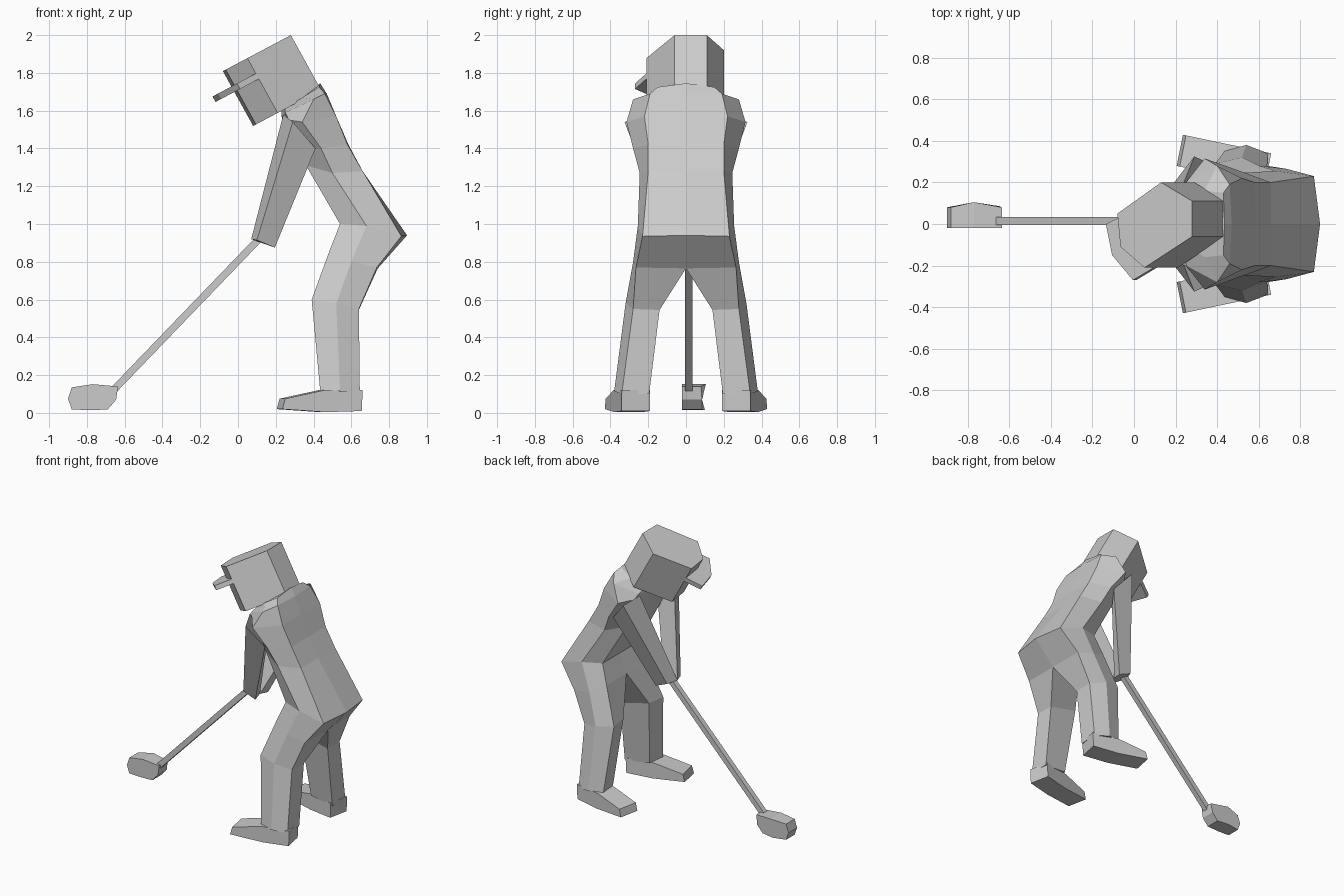
import bpy, bmesh
from mathutils import Matrix, Vector


def loft(name, rings, mirror=False):
    """Skin a list of equal-length rings, cap both ends, optionally mirror across y."""
    bm = bmesh.new()
    vs = [[bm.verts.new(p) for p in r] for r in rings]
    n = len(rings[0])
    for a, b in zip(vs, vs[1:]):
        for i in range(n):
            q = (a[i], a[(i + 1) % n], b[(i + 1) % n], b[i])
            if mirror and all(abs(v.co.y) < 1e-5 for v in q):
                continue  # no wall on the symmetry plane
            bm.faces.new(q)
    bm.faces.new(vs[0])
    bm.faces.new(vs[-1])
    if mirror:
        bmesh.ops.mirror(bm, geom=bm.verts[:] + bm.edges[:] + bm.faces[:],
                         matrix=Matrix.Identity(4), merge_dist=1e-4, axis='Y')
        bmesh.ops.remove_doubles(bm, verts=bm.verts[:], dist=1e-4)
    bmesh.ops.recalc_face_normals(bm, faces=bm.faces[:])
    me = bpy.data.meshes.new(name)
    bm.to_mesh(me)
    bm.free()
    ob = bpy.data.objects.new(name, me)
    bpy.context.collection.objects.link(ob)
    return ob


# Torso and legs: half rings (front inner, front outer, side, back outer, back inner)
body = [
    [(.23, 0, 1.60), (.25, .10, 1.61), (.34, .16, 1.67), (.43, .15, 1.725), (.435, 0, 1.745)],
    [(.23, 0, 1.57), (.25, .20, 1.59), (.40, .28, 1.66), (.46, .19, 1.69), (.47, 0, 1.69)],
    [(.25, 0, 1.52), (.27, .22, 1.55), (.34, .315, 1.54), (.52, .22, 1.57), (.52, 0, 1.57)],
    [(.32, 0, 1.39), (.33, .20, 1.39), (.44, .28, 1.40), (.58, .20, 1.42), (.585, 0, 1.42)],
    [(.36, 0, 1.31), (.36, .18, 1.31), (.50, .245, 1.27), (.66, .20, 1.28), (.66, 0, 1.28)],
    [(.54, 0, 1.00), (.54, .21, 1.00), (.68, .255, .99), (.865, .23, .935), (.895, 0, .94)],
    [(.49, 0, .86), (.485, .24, .86), (.60, .28, .80), (.735, .265, .77), (.74, 0, .765)],
    [(.41, .15, .60), (.39, .29, .60), (.52, .32, .58), (.64, .28, .55), (.64, .14, .545)],
    [(.45, .215, .12), (.435, .35, .12), (.54, .38, .115), (.645, .34, .10), (.64, .195, .10)],
]
loft("body", body, mirror=True)

# Feet: side profile swept across, toes turned out
profile = [(.645, .12), (.44, .12), (.235, .075), (.22, .02), (.45, .004), (.64, .01)]


def foot_side(offset):
    return [(x + offset * .2, .265 + (.645 - x) * .21 + offset, z) for x, z in profile]


loft("feet", [foot_side(-.075), foot_side(.075)], mirror=True)

# Arms: shoulder section to joined hands
arm = [
    [(.24, .20, 1.58), (.29, .325, 1.54), (.41, .27, 1.40), (.36, .19, 1.31)],
    [(.07, 0, .92), (.10, .08, .915), (.195, .075, .875), (.18, 0, .885)],
]
loft("arms", arm, mirror=True)


# Head and cap brim: tilted prisms, t slides down the head axis from the crown
def tilt(points, t):
    return [(x + .16 * t, y, 2.0 + (x - .28) * .53 - .29 * t) for x, y in points]


crown = [(.28, .11), (.28, -.06), (.05, -.21), (-.065, -.11), (-.08, .05), (.13, .20)]
loft("head", [tilt(crown, 0), tilt(crown, 1)])
brim = [(-.08, .05), (-.18, 0), (-.15, -.15), (-.05, -.27), (.05, -.21)]
loft("cap_brim", [tilt(brim, .28), tilt(brim, .38)])

# Club shaft: square bar from hands to club head
start, end = Vector((.12, .015, .93)), Vector((-.66, .015, .12))
axis = (end - start).normalized()
side = Vector((0, 1, 0))
up = axis.cross(side)
loft("club_shaft", [[p + side * a * .019 + up * b * .019
                     for a, b in ((1, 1), (-1, 1), (-1, -1), (1, -1))] for p in (start, end)])

# Club head: chamfered block with a slightly bulged back
outline = [(-.88, .135), (-.77, .152), (-.635, .14), (-.645, .07), (-.69, .018),
           (-.78, .015), (-.88, .018), (-.90, .075)]
bulge = [.08, .105, .08, .085, .085, .1, .08, .08]
loft("club_head", [[(x, -.02, z) for x, z in outline],
                   [(x, y, z) for (x, z), y in zip(outline, bulge)]])
